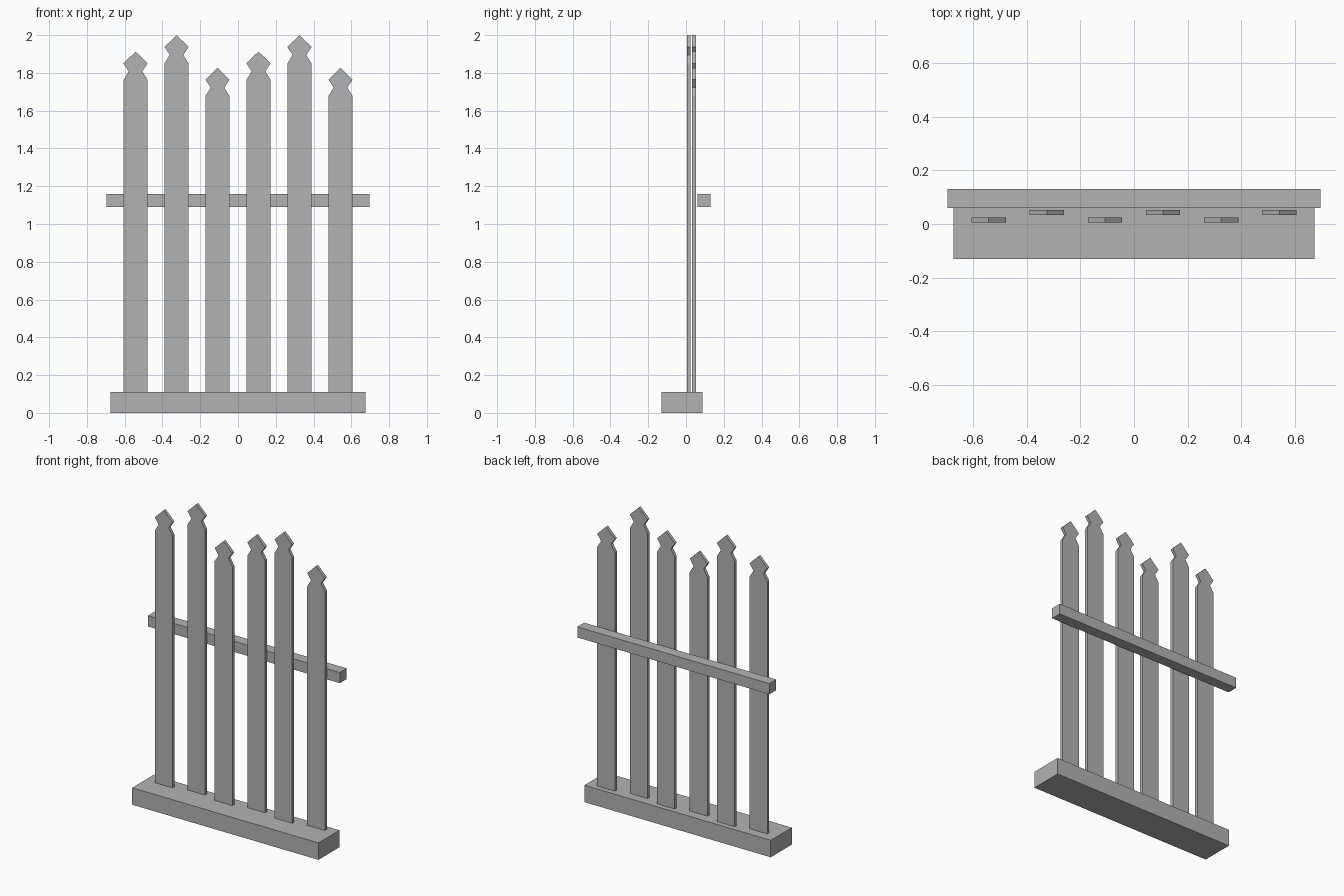
import bpy
import bmesh

cube = bpy.data.objects.get("Cube")
if cube:
    bpy.data.objects.remove(cube, do_unlink=True)

GRAY = (0.45, 0.45, 0.45, 1)
mat = bpy.data.materials.new("plain_gray")
mat.use_nodes = True
mat.diffuse_color = GRAY
mat.node_tree.nodes["Principled BSDF"].inputs["Base Color"].default_value = GRAY


def extrude_profile(name, outline, y_front, y_back):
    """Solid from an (x, z) outline pushed from y_front to y_back."""
    bm = bmesh.new()
    face = bm.faces.new([bm.verts.new((x, y_front, z)) for x, z in outline])
    pushed = bmesh.ops.extrude_face_region(bm, geom=[face])["geom"]
    verts = [v for v in pushed if isinstance(v, bmesh.types.BMVert)]
    bmesh.ops.translate(bm, verts=verts, vec=(0, y_back - y_front, 0))
    bmesh.ops.recalc_face_normals(bm, faces=bm.faces[:])
    mesh = bpy.data.meshes.new(name)
    bm.to_mesh(mesh)
    bm.free()
    mesh.materials.append(mat)
    obj = bpy.data.objects.new(name, mesh)
    bpy.context.collection.objects.link(obj)
    return obj


def beam(name, half_width, y_front, y_back, low, high):
    outline = [(-half_width, low), (half_width, low),
               (half_width, high), (-half_width, high)]
    return extrude_profile(name, outline, y_front, y_back)


# Base plinth and rear rail
BASE_TOP = 0.111
beam("base", 0.675, -0.131, 0.087, 0, BASE_TOP)
beam("rear_rail", 0.696, 0.06, 0.131, 1.09, 1.16)

# Pickets with notched diamond heads, staggered front and back
HALF, NECK, SPACING, THICK = 0.064, 0.036, 0.217, 0.02
TIPS = [1.913, 2.0, 1.827]
for i in range(6):
    cx = (i - 2.5) * SPACING
    tip = TIPS[i % 3]
    right = [(HALF, BASE_TOP), (HALF, tip - 0.15),
             (NECK, tip - 0.105), (HALF, tip - 0.063)]
    left = [(-x, z) for x, z in reversed(right)]
    outline = [(cx + x, z) for x, z in right + [(0, tip)] + left]
    y = 0.005 if i % 2 == 0 else 0.033
    extrude_profile(f"picket_{i + 1}", outline, y, y + THICK)
